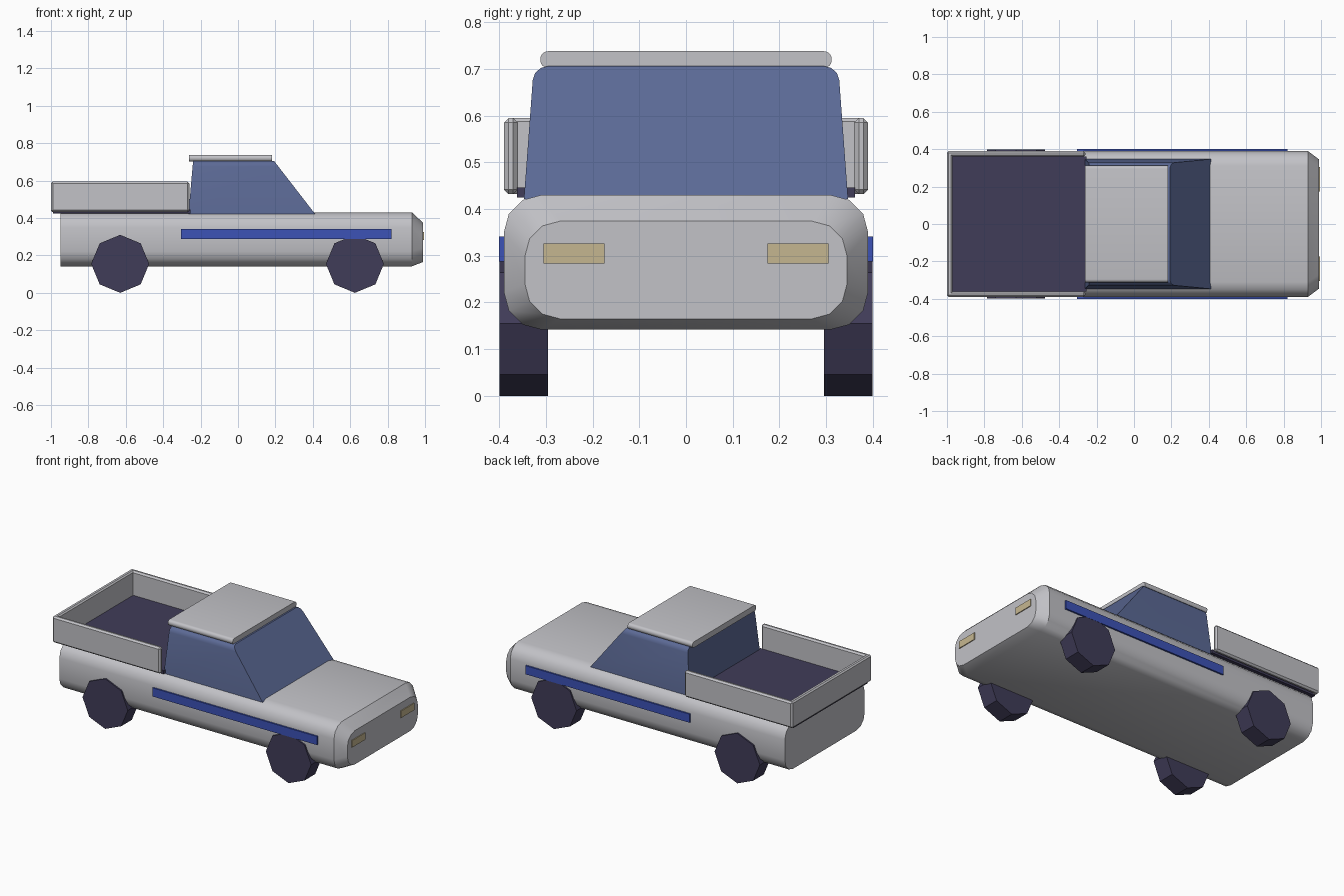
import bpy, bmesh, math
from mathutils import Matrix, Vector

cube = bpy.data.objects.get("Cube")
if cube:
    bpy.data.objects.remove(cube, do_unlink=True)


def material(name, rgb):
    m = bpy.data.materials.new(name)
    m.use_nodes = True
    m.diffuse_color = (*rgb, 1)
    m.node_tree.nodes["Principled BSDF"].inputs["Base Color"].default_value = (*rgb, 1)
    return m


SILVER = material("silver_paint", (0.54, 0.54, 0.57))
GLASS = material("blue_glass", (0.107, 0.144, 0.305))
DARK = material("dark_rubber", (0.051, 0.045, 0.098))
BLUE = material("blue_stripe", (0.045, 0.084, 0.47))
LAMP = material("lamp_yellow", (0.56, 0.47, 0.28))


def finish(name, bm, mat, smooth=None):
    bmesh.ops.recalc_face_normals(bm, faces=bm.faces)
    me = bpy.data.meshes.new(name)
    bm.to_mesh(me)
    bm.free()
    me.materials.append(mat)
    ob = bpy.data.objects.new(name, me)
    bpy.context.collection.objects.link(ob)
    if smooth:
        bpy.ops.object.select_all(action='DESELECT')
        ob.select_set(True)
        bpy.context.view_layer.objects.active = ob
        bpy.ops.object.shade_smooth_by_angle(angle=math.radians(smooth))
    return ob


def box(name, lo, hi, mat, bevel=0, segments=1, axis=None, smooth=None):
    """Box between two corners; bevels all edges, or only those along one axis."""
    lo, hi = Vector(lo), Vector(hi)
    bm = bmesh.new()
    bmesh.ops.create_cube(bm, size=1)
    for v in bm.verts:
        v.co = (lo + hi) / 2 + v.co * (hi - lo)
    if bevel:
        edges = [e for e in bm.edges if axis is None
                 or abs((e.verts[0].co - e.verts[1].co)[axis]) > 1e-4]
        bmesh.ops.bevel(bm, geom=edges, offset=bevel, segments=segments,
                        profile=0.5, affect='EDGES')
    return finish(name, bm, mat, smooth)


def loft(name, rings, mat, smooth=None):
    """Skin a list of point rings and cap both ends."""
    bm = bmesh.new()
    rows = [[bm.verts.new(p) for p in ring] for ring in rings]
    n = len(rows[0])
    for a, b in zip(rows, rows[1:]):
        for i in range(n):
            bm.faces.new((a[i], a[(i + 1) % n], b[(i + 1) % n], b[i]))
    bm.faces.new(rows[0])
    bm.faces.new(rows[-1])
    return finish(name, bm, mat, smooth)


def section(x, half, z0, z1, ry, rz, steps=3):
    """Rounded rectangle across the vehicle at station x."""
    pts = []
    for sy, sz, start in ((1, 1, 0), (-1, 1, 90), (-1, -1, 180), (1, -1, 270)):
        cy = sy * (half - ry)
        cz = z1 - rz if sz > 0 else z0 + rz
        for k in range(steps + 1):
            a = math.radians(start + 90 * k / steps)
            pts.append((x, cy + ry * math.cos(a), cz + rz * math.sin(a)))
    return pts


# Lower body with chamfered nose
loft("body", [section(-0.95, 0.39, 0.142, 0.43, 0.08, 0.08),
              section(0.93, 0.39, 0.142, 0.43, 0.08, 0.08),
              section(0.99, 0.345, 0.165, 0.374, 0.075, 0.075)], SILVER, 32)

# Glazed cab, narrowing upward, with rounded upper side edges
bm = bmesh.new()
bottom = [bm.verts.new((x, y, 0.422)) for x, y in
          ((-0.265, -0.347), (0.412, -0.347), (0.412, 0.347), (-0.265, 0.347))]
top = [bm.verts.new((x, y, 0.706)) for x, y in
       ((-0.24, -0.326), (0.192, -0.326), (0.192, 0.326), (-0.24, 0.326))]
bm.faces.new(bottom)
bm.faces.new(top)
for i in range(4):
    j = (i + 1) % 4
    bm.faces.new((bottom[i], bottom[j], top[j], top[i]))
bm.normal_update()
rails = [e for e in bm.edges if all(v.co.z > 0.6 for v in e.verts)
         and abs(e.verts[0].co.y - e.verts[1].co.y) < 0.01]
bmesh.ops.bevel(bm, geom=rails, offset=0.03, segments=3, profile=0.5, affect='EDGES')
finish("cab_glass", bm, GLASS, 32)

# Roof panel with rounded sides
box("roof", (-0.262, -0.312, 0.702), (0.182, 0.312, 0.738), SILVER,
    bevel=0.0165, segments=4, axis=0, smooth=35)

# Cargo bed: floor, tailgate and side walls
box("bed_floor", (-0.99, -0.362, 0.425), (-0.255, 0.362, 0.446), DARK)
box("tailgate", (-1.0, -0.388, 0.432), (-0.97, 0.388, 0.595), SILVER, bevel=0.008)

# Parts repeated on each side
for side, s in (("left", 1), ("right", -1)):
    y0, y1 = sorted((s * 0.36, s * 0.39))
    box(f"bed_wall_{side}", (-1.0, y0, 0.432), (-0.26, y1, 0.595), SILVER, bevel=0.01)
    y0, y1 = sorted((s * 0.385, s * 0.4))
    box(f"side_stripe_{side}", (-0.305, y0, 0.288), (0.82, y1, 0.341), BLUE)
    y0, y1 = sorted((s * 0.175, s * 0.305))
    box(f"headlight_{side}", (0.985, y0, 0.283), (0.995, y1, 0.326), LAMP)

    # Eight-sided wheels
    for end, x in (("front", 0.625), ("rear", -0.63)):
        bm = bmesh.new()
        bmesh.ops.create_cone(bm, cap_ends=True, segments=8, radius1=0.155,
                              radius2=0.155, depth=0.104)
        bm.transform(Matrix.Translation((x, s * 0.347, 0.155))
                     @ Matrix.Rotation(math.pi / 2, 4, 'X'))
        bm.normal_update()
        finish(f"wheel_{end}_{side}", bm, DARK)
